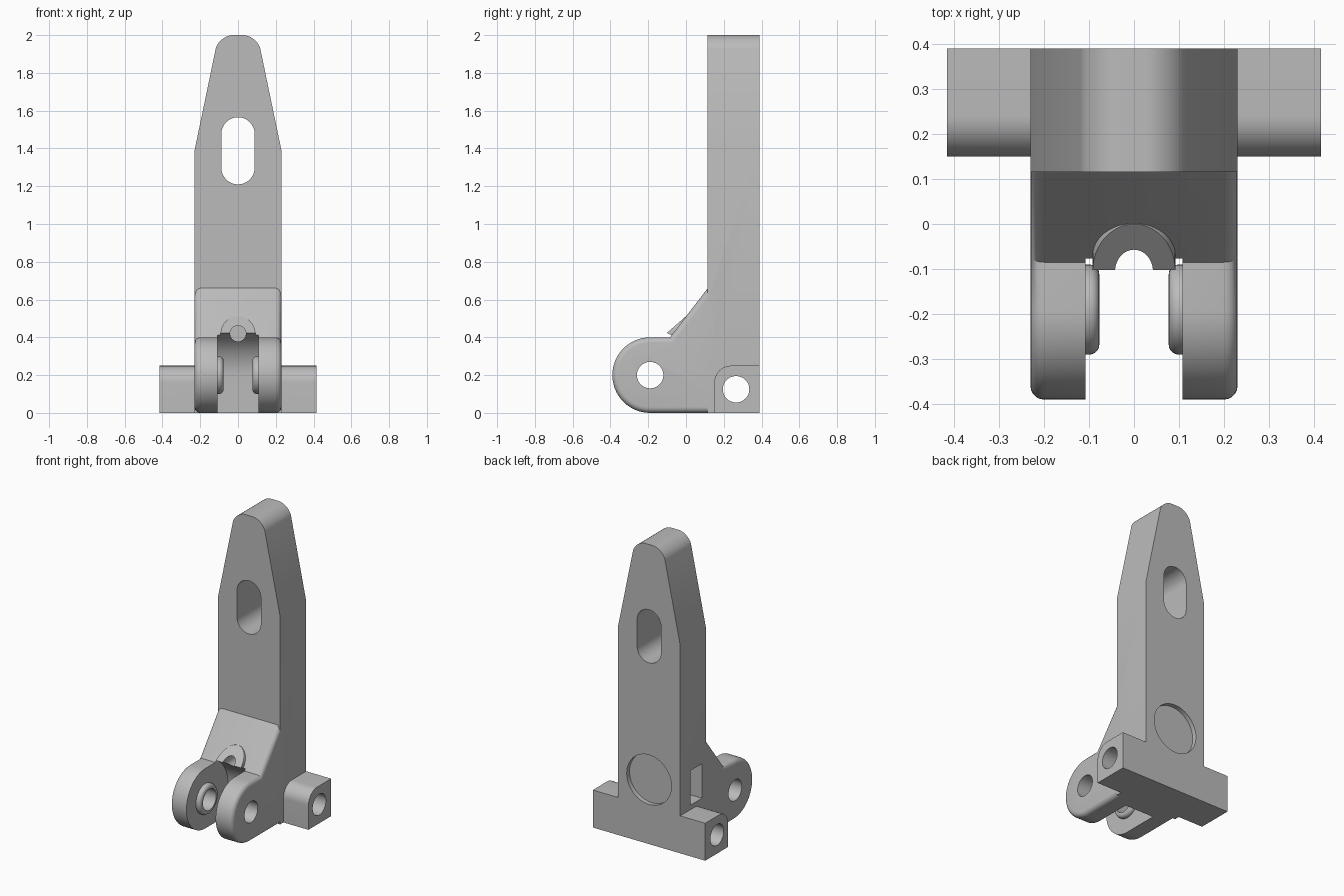
import bpy, bmesh
from math import sin, cos, pi, radians
from mathutils import Vector

old = bpy.data.objects.get("Cube")
if old:
    bpy.data.objects.remove(old, do_unlink=True)

grey = bpy.data.materials.new("plain_grey")
grey.use_nodes = True
colour = (0.5, 0.5, 0.5, 1)
grey.diffuse_color = colour
grey.node_tree.nodes["Principled BSDF"].inputs["Base Color"].default_value = colour


def arc(centre, r, start, end, n=24):
    angles = [radians(start + (end - start) * i / n) for i in range(n + 1)]
    return [(centre[0] + r * cos(a), centre[1] + r * sin(a)) for a in angles]


def circle(centre, r, n=48):
    return arc(centre, r, 0, 360, n)[:-1]


def rect(a0, b0, a1, b1):
    return [(a0, b0), (a1, b0), (a1, b1), (a0, b1)]


def prism(name, points, axis, lo, hi, bevel=0, bevel_at=()):
    """Extrude an outline (y,z) along x, or (x,z) along y; optionally round end rims."""
    def place(p, d):
        return (d, p[0], p[1]) if axis == "x" else (p[0], d, p[1])
    bm = bmesh.new()
    ends = [[bm.verts.new(place(p, d)) for p in points] for d in (lo, hi)]
    for ring in ends:
        bm.faces.new(ring)
    n = len(points)
    for i in range(n):
        j = (i + 1) % n
        bm.faces.new((ends[0][i], ends[0][j], ends[1][j], ends[1][i]))
    bmesh.ops.recalc_face_normals(bm, faces=bm.faces)
    if bevel:
        k = 0 if axis == "x" else 1
        rims = [e for e in bm.edges if any(
            all(abs(v.co[k] - d) < 1e-5 for v in e.verts) for d in bevel_at)]
        bmesh.ops.bevel(bm, geom=rims, offset=bevel, segments=5,
                        profile=0.5, affect="EDGES")
    mesh = bpy.data.meshes.new(name)
    bm.to_mesh(mesh)
    bm.free()
    ob = bpy.data.objects.new(name, mesh)
    mesh.materials.append(grey)
    bpy.context.collection.objects.link(ob)
    return ob


def combine(target, tool, operation):
    mod = target.modifiers.new("join", "BOOLEAN")
    mod.operation = operation
    mod.solver = "EXACT"
    mod.object = tool
    bpy.context.view_layer.objects.active = target
    bpy.ops.object.modifier_apply(modifier=mod.name)
    bpy.data.objects.remove(tool, do_unlink=True)


pivot = (-0.19, 0.2)

# Hinge block: sloped front and rounded ears, softened on both sides
outline = arc(pivot, 0.2, 270, 90, 32) + [
    (-0.085, 0.4), (0.115, 0.66), (0.2, 0.66), (0.2, 0)]
bracket = prism("bracket", outline, "x", -0.23, 0.23, 0.03, (-0.23, 0.23))

# Round boss on the slope, trimmed by a slanted face
boss = prism("boss", circle((0, 0.42), 0.092), "y", -0.3, 0.1)
combine(boss, prism("boss_trim", [(-0.128, 0.4), (0, 0.512), (0.15, 0.63),
        (0.15, 0.3), (-0.128, 0.3)], "x", -0.2, 0.2), "INTERSECT")
combine(bracket, boss, "UNION")

# Slot between the ears with a curved back wall
slot = arc(pivot, 0.24, 0, 180, 40) + [(-0.43, -0.1), (0.05, -0.1)]
combine(bracket, prism("ear_slot", slot, "x", -0.108, 0.108), "DIFFERENCE")
combine(bracket, prism("boss_hole", circle((0, 0.42), 0.042), "y", -0.3, 0.03),
        "DIFFERENCE")

# Raised washers on the inner ear faces
for side in (-1, 1):
    lo, hi = sorted((side * 0.077, side * 0.16))
    washer = prism("washer", circle(pivot, 0.1), "x", lo, hi, 0.022, (side * 0.077,))
    combine(bracket, washer, "UNION")

# Upright plate with a tapered, rounded top
corner = Vector((0.103, 2.0))
down = (Vector((0.23, 1.39)) - corner).normalized()
reach = 0.075
p0, p2 = corner + down * reach, corner - Vector((reach, 0))
curve = []
for i in range(13):
    t = i / 12
    w = 0.63  # middle weight that turns the curve into a circular arc
    a, b, c = (1 - t) ** 2, 2 * w * t * (1 - t), t * t
    curve.append(tuple((p0 * a + corner * b + p2 * c) / (a + b + c)))
half = [(0.23, 0), (0.23, 1.39)] + curve
plate = half + [(-x, z) for x, z in reversed(half)]
combine(bracket, prism("plate", plate, "y", 0.115, 0.39), "UNION")

# Cross bar with a rounded front top edge
bar = [(0.39, 0), (0.39, 0.25)] + arc((0.24, 0.16), 0.09, 90, 180, 12) + [(0.15, 0)]
combine(bracket, prism("cross_bar", bar, "x", -0.415, 0.415), "UNION")

# Holes, window, round back recess and side pocket
window = arc((0, 1.477), 0.088, 0, 180) + arc((0, 1.298), 0.088, 180, 360)
cutters = [
    prism("pivot_hole", circle(pivot, 0.07), "x", -0.6, 0.6),
    prism("bar_hole", circle((0.265, 0.125), 0.07), "x", -0.6, 0.6),
    prism("window", window, "y", 0, 0.6),
    prism("back_recess", circle((0, 0.43), 0.165, 64), "y", 0.36, 0.5),
    prism("side_pocket", rect(0.16, 0.28, 0.28, 0.51), "x", -0.4, -0.12),
]
for cutter in cutters:
    combine(bracket, cutter, "DIFFERENCE")

bpy.ops.object.select_all(action="DESELECT")
bracket.select_set(True)
bpy.context.view_layer.objects.active = bracket
bpy.ops.object.shade_smooth_by_angle(angle=radians(30))
